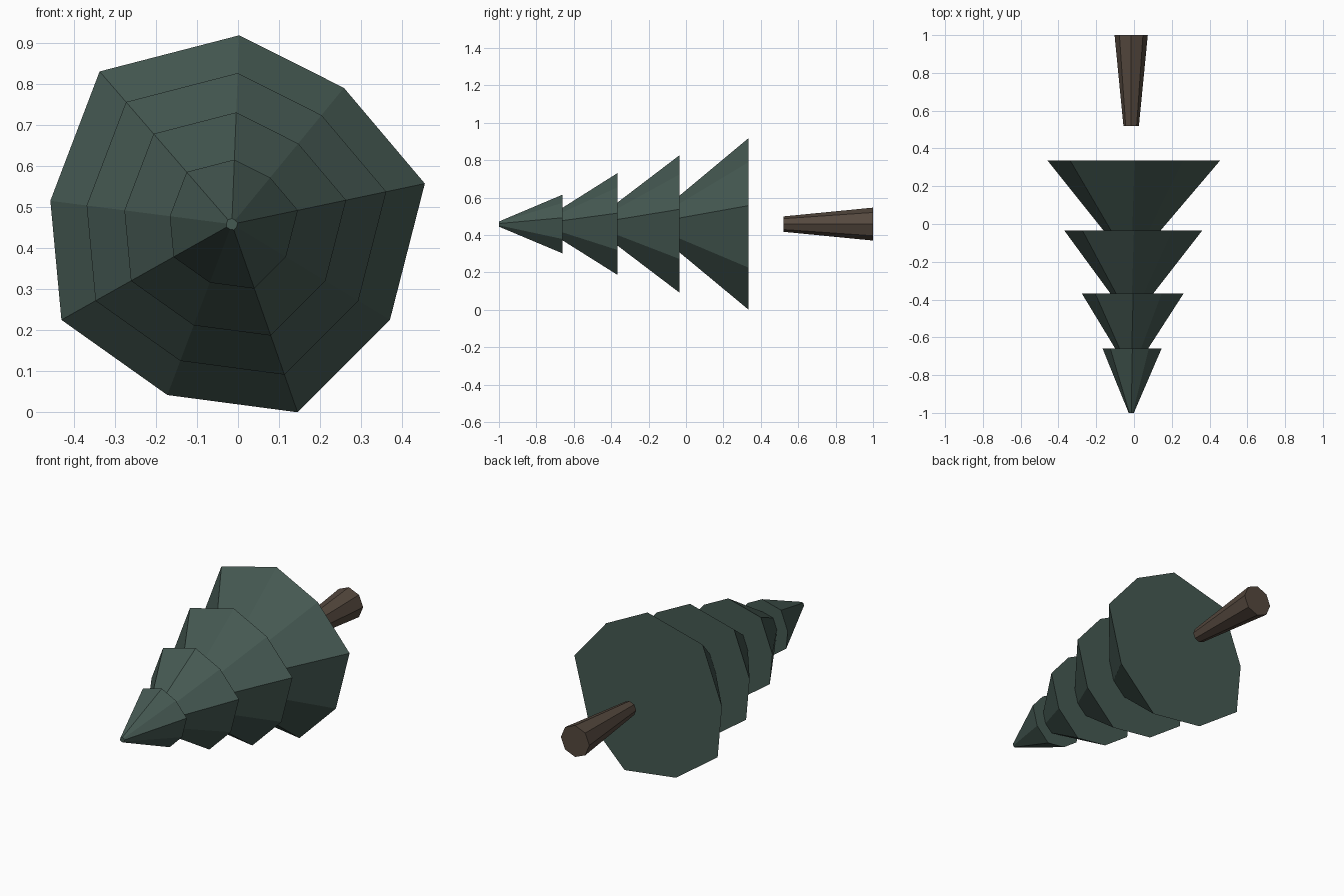
import bpy, bmesh, math

if "Cube" in bpy.data.objects:
    bpy.data.objects.remove(bpy.data.objects["Cube"])

CX, CZ = -0.015, 0.458   # tree axis, running along y


def material(name, rgb):
    m = bpy.data.materials.new(name)
    m.diffuse_color = (*rgb, 1)
    m.use_nodes = True
    m.node_tree.nodes["Principled BSDF"].inputs["Base Color"].default_value = m.diffuse_color
    return m


def frustum(name, outline, y0, s0, y1, s1, mat):
    """Closed tapered prism: outline scaled by s0 at y0 and s1 at y1."""
    bm = bmesh.new()
    rings = [[bm.verts.new((CX + x * s, y, CZ + z * s)) for x, z in outline]
             for y, s in ((y0, s0), (y1, s1))]
    n = len(outline)
    for i in range(n):
        j = (i + 1) % n
        bm.faces.new((rings[0][i], rings[0][j], rings[1][j], rings[1][i]))
    for ring in rings:
        bm.faces.new(ring)
    bmesh.ops.recalc_face_normals(bm, faces=bm.faces)
    me = bpy.data.meshes.new(name)
    bm.to_mesh(me)
    bm.free()
    me.materials.append(mat)
    ob = bpy.data.objects.new(name, me)
    bpy.context.collection.objects.link(ob)
    return ob


green = material("needles", (0.06, 0.10, 0.085))
brown = material("bark", (0.09, 0.065, 0.048))

# Irregular nine-sided outline of the widest tier
corners = [(0.003, 0.918), (0.258, 0.79), (0.455, 0.557), (0.37, 0.225),
           (0.145, 0.0), (-0.172, 0.042), (-0.43, 0.225), (-0.457, 0.515),
           (-0.337, 0.83)]
outline = [(x - CX, z - CZ) for x, z in corners]

# Foliage tiers: narrow end y, scale, wide end y, scale
tiers = [(-1.0, 0.03, -0.66, 0.342),
         (-0.66, 0.19, -0.367, 0.592),
         (-0.367, 0.25, -0.035, 0.80),
         (-0.035, 0.33, 0.335, 1.0)]
for i, t in enumerate(tiers):
    frustum(f"foliage_tier_{i + 1}", outline, *t, green)

# Octagonal trunk, standing off behind the foliage
octagon = [(math.cos(a * math.pi / 4), math.sin(a * math.pi / 4)) for a in range(8)]
frustum("trunk", octagon, 0.52, 0.041, 1.0, 0.088, brown)
